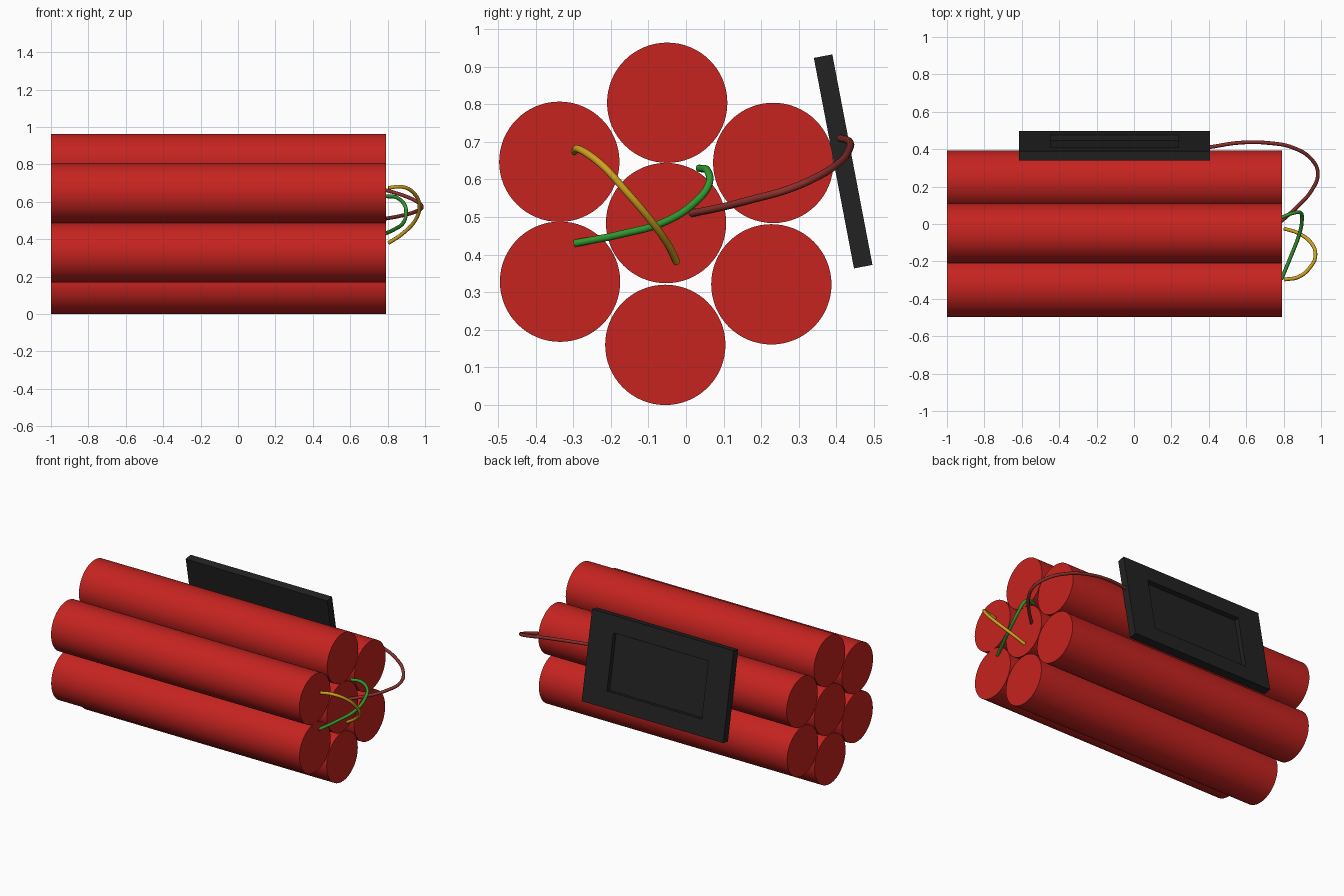
import bpy, bmesh, math
from mathutils import Vector

if "Cube" in bpy.data.objects:
    bpy.data.objects.remove(bpy.data.objects["Cube"])


def material(name, rgb):
    m = bpy.data.materials.new(name)
    m.diffuse_color = (*rgb, 1)
    m.use_nodes = True
    m.node_tree.nodes["Principled BSDF"].inputs["Base Color"].default_value = m.diffuse_color
    return m


red = material("red_paper", (0.56, 0.017, 0.014))
black = material("black_plastic", (0.016, 0.016, 0.016))
yellow = material("yellow_wire", (0.62, 0.36, 0.015))
green = material("green_wire", (0.03, 0.32, 0.03))
brown = material("brown_wire", (0.25, 0.03, 0.025))

# Bundle of seven sticks: (y, z) centres, one in the middle of a ring of six
X0, X1, R = -1.0, 0.79, 0.16
centres = [(-0.053, 0.484), (-0.05, 0.804), (-0.337, 0.647), (-0.335, 0.328),
           (-0.055, 0.16), (0.227, 0.321), (0.232, 0.644)]
for i, (y, z) in enumerate(centres):
    bpy.ops.mesh.primitive_cylinder_add(
        vertices=64, radius=R, depth=X1 - X0,
        location=((X0 + X1) / 2, y, z), rotation=(0, math.pi / 2, 0))
    stick = bpy.context.object
    stick.name = f"stick_{i + 1}"
    stick.data.materials.append(red)
    bpy.ops.object.shade_smooth_by_angle(angle=math.radians(40))

# Control panel: tilted slab with a recessed screen on its back face
W, T, H = 1.02, 0.05, 0.57
bm = bmesh.new()
bmesh.ops.create_cube(bm, size=1)
bmesh.ops.scale(bm, vec=(W, T, H), verts=bm.verts)
bm.normal_update()
face = next(f for f in bm.faces if f.normal.y > 0.9)
bmesh.ops.inset_region(bm, faces=[face], thickness=0.1)
for v in face.verts:
    v.co.x = math.copysign(0.342, v.co.x)
    v.co.z = math.copysign(0.18, v.co.z)
floor = bmesh.ops.extrude_discrete_faces(bm, faces=[face])["faces"][0]
bmesh.ops.translate(bm, vec=(0, -0.03, 0), verts=floor.verts)
bmesh.ops.recalc_face_normals(bm, faces=bm.faces)
mesh = bpy.data.meshes.new("control_panel")
bm.to_mesh(mesh)
bm.free()
mesh.materials.append(black)
panel = bpy.data.objects.new("control_panel", mesh)
panel.location = (-0.105, 0.418, 0.648)
panel.rotation_euler.x = math.radians(10.8)
bpy.context.collection.objects.link(panel)


# Wires: smooth tubes through a few points
def wire(name, points, mat):
    cu = bpy.data.curves.new(name, "CURVE")
    cu.dimensions = "3D"
    cu.bevel_depth = 0.01
    cu.bevel_resolution = 3
    cu.resolution_u = 6
    cu.use_fill_caps = True
    sp = cu.splines.new("BEZIER")
    sp.bezier_points.add(len(points) - 1)
    for bp, p in zip(sp.bezier_points, points):
        bp.co = Vector(p)
        bp.handle_left_type = bp.handle_right_type = "AUTO"
    cu.materials.append(mat)
    bpy.context.collection.objects.link(bpy.data.objects.new(name, cu))


wire("yellow_wire", [(0.803, -0.297, 0.675), (0.88, -0.283, 0.68), (0.95, -0.22, 0.635),
                     (0.97, -0.165, 0.575), (0.95, -0.105, 0.505),
                     (0.88, -0.05, 0.43), (0.805, -0.025, 0.38)], yellow)
wire("green_wire", [(0.788, -0.295, 0.43), (0.84, -0.17, 0.455), (0.885, -0.05, 0.49),
                    (0.898, 0.025, 0.54), (0.89, 0.06, 0.585),
                    (0.85, 0.058, 0.622), (0.788, 0.035, 0.63)], green)
wire("brown_wire", [(0.788, 0.015, 0.51), (0.87, 0.09, 0.525), (0.95, 0.18, 0.548),
                    (0.983, 0.27, 0.573), (0.95, 0.345, 0.605), (0.85, 0.408, 0.645),
                    (0.72, 0.433, 0.678), (0.57, 0.435, 0.70), (0.40, 0.41, 0.71)], brown)
